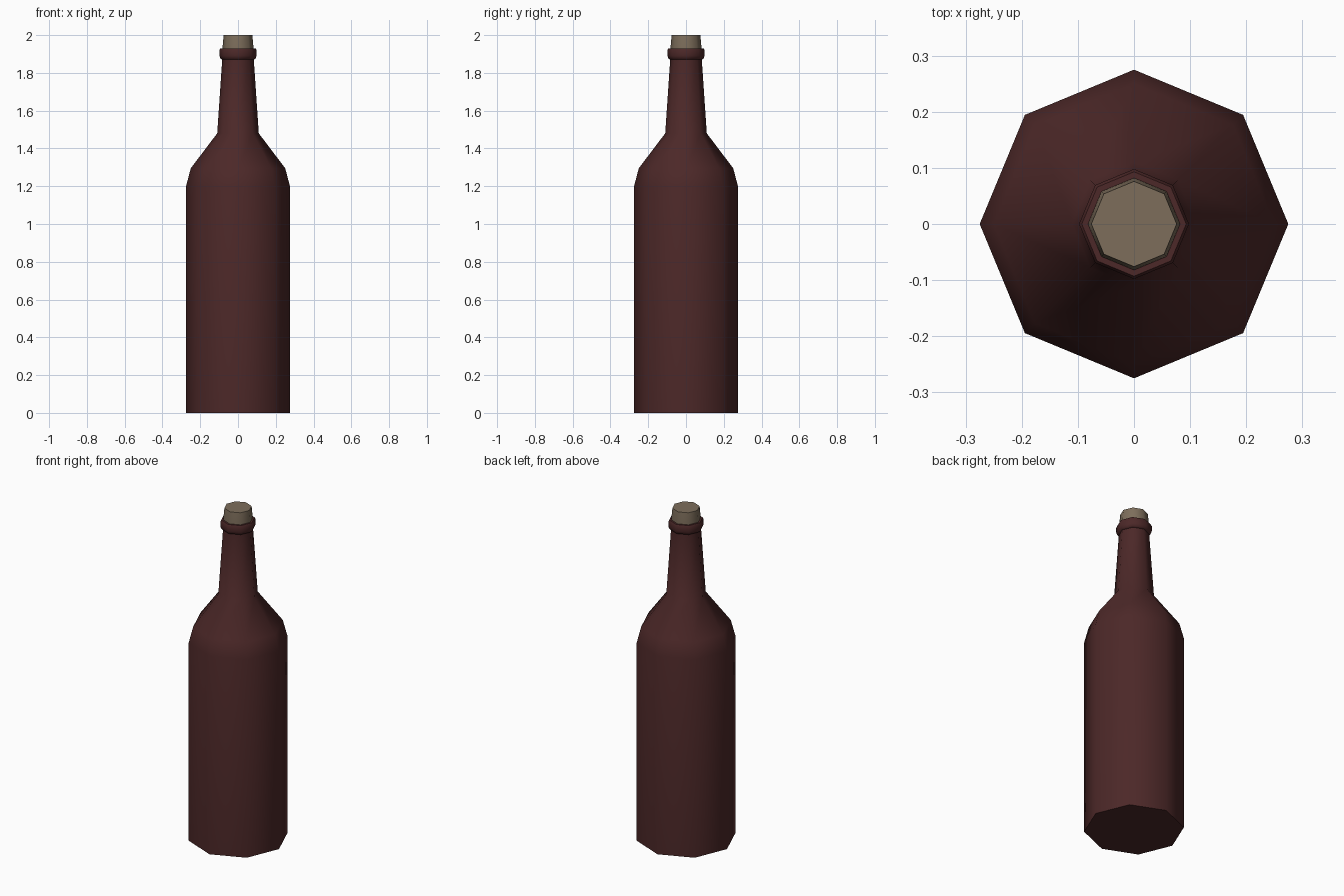
import bpy, bmesh, math

if "Cube" in bpy.data.objects:
    bpy.data.objects.remove(bpy.data.objects["Cube"])

SIDES = 8


def material(name, rgb):
    m = bpy.data.materials.new(name)
    m.diffuse_color = (*rgb, 1.0)
    m.use_nodes = True
    m.node_tree.nodes["Principled BSDF"].inputs["Base Color"].default_value = m.diffuse_color
    return m


def lathe(name, profile, mat):
    """Closed eight-sided solid from (radius, height) pairs, bottom to top."""
    bm = bmesh.new()
    rings = []
    for r, z in profile:
        rings.append([bm.verts.new((r * math.cos(2 * math.pi * i / SIDES),
                                    r * math.sin(2 * math.pi * i / SIDES), z))
                      for i in range(SIDES)])
    for a, b in zip(rings, rings[1:]):
        for i in range(SIDES):
            j = (i + 1) % SIDES
            bm.faces.new((a[i], a[j], b[j], b[i]))
    bm.faces.new(rings[0][::-1])
    bm.faces.new(rings[-1])
    mesh = bpy.data.meshes.new(name)
    bm.to_mesh(mesh)
    bm.free()
    mesh.materials.append(mat)
    ob = bpy.data.objects.new(name, mesh)
    bpy.context.collection.objects.link(ob)
    bpy.ops.object.select_all(action='DESELECT')
    ob.select_set(True)
    bpy.context.view_layer.objects.active = ob
    bpy.ops.object.shade_smooth_by_angle(angle=math.radians(50))
    return ob


glass = material("dark_red_glass", (0.072, 0.021, 0.021))
cork = material("cork_tan", (0.205, 0.155, 0.105))

# Body, shoulder and neck
lathe("bottle_body", [(0.275, 0), (0.275, 1.2), (0.25, 1.295),
                      (0.11, 1.48), (0.083, 1.88), (0.083, 1.92)], glass)
# Raised lip around the mouth
lathe("bottle_lip", [(0.083, 1.87), (0.093, 1.875), (0.098, 1.89),
                     (0.098, 1.92), (0.093, 1.93)], glass)
# Stopper, narrowing slightly upward
lathe("cork_stopper", [(0.082, 1.91), (0.082, 1.935), (0.076, 2.0)], cork)
